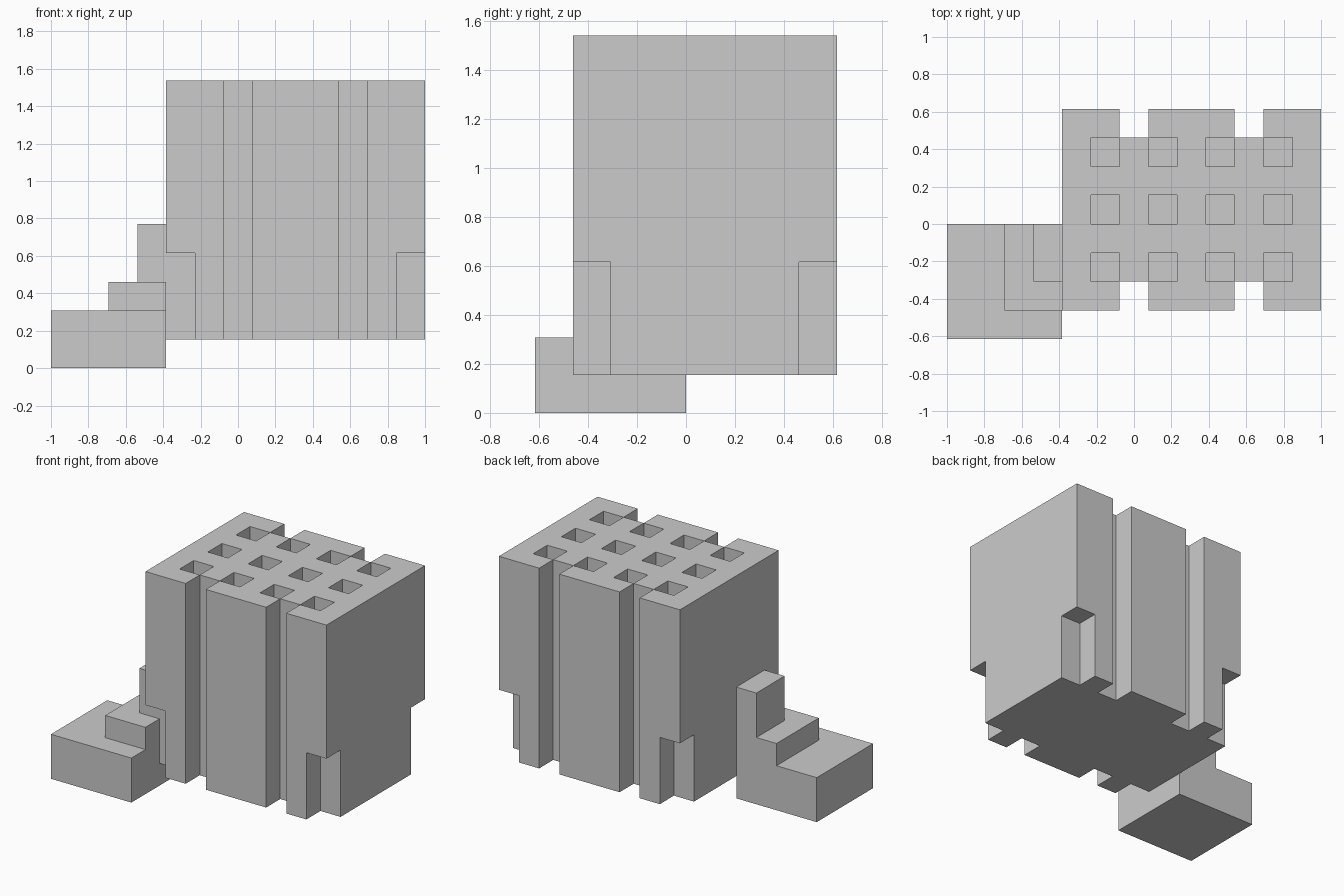
import bpy
import bmesh
from mathutils import Vector

# Everything sits on a 13 x 8 x 10 module lattice
U = 2 / 13
ORIGIN = Vector((6.5, 4, 0))

cube = bpy.data.objects.get("Cube")
if cube:
    bpy.data.objects.remove(cube, do_unlink=True)

grey = bpy.data.materials.new("plain grey")
grey.use_nodes = True
colour = (0.6, 0.6, 0.6, 1)
grey.diffuse_color = colour
grey.node_tree.nodes["Principled BSDF"].inputs["Base Color"].default_value = colour


def finish(name, bm):
    """Scale lattice units to the model frame and link the object."""
    bmesh.ops.remove_doubles(bm, verts=bm.verts[:], dist=0.001)
    for v in bm.verts:
        v.co = (v.co - ORIGIN) * U
    mesh = bpy.data.meshes.new(name)
    bm.to_mesh(mesh)
    bm.free()
    mesh.materials.append(grey)
    obj = bpy.data.objects.new(name, mesh)
    bpy.context.collection.objects.link(obj)
    return obj


def lattice_solid(name, xs, ys, zs, filled):
    """Skin the cells of a lattice for which filled(x, y, z) holds."""
    axes = (xs, ys, zs)
    cells = {(i, j, k)
             for i in range(len(xs) - 1)
             for j in range(len(ys) - 1)
             for k in range(len(zs) - 1)
             if filled(xs[i], ys[j], zs[k])}
    bm = bmesh.new()
    for cell in cells:
        for axis in range(3):
            b, c = (axis + 1) % 3, (axis + 2) % 3
            for side in (0, 1):
                neighbour = list(cell)
                neighbour[axis] += 2 * side - 1
                if tuple(neighbour) in cells:
                    continue
                corners = []
                for db, dc in ((0, 0), (1, 0), (1, 1), (0, 1)):
                    p = list(cell)
                    p[axis] += side
                    p[b] += db
                    p[c] += dc
                    corners.append(bm.verts.new([axes[a][p[a]] for a in range(3)]))
                bm.faces.new(corners if side else corners[::-1])
    return finish(name, bm)


def tower_filled(x, y, z):
    on_long_side = y in (1, 7)
    groove = on_long_side and x in (6, 10)
    corner_notch = on_long_side and x in (4, 12) and z == 1
    roof_pit = z == 9 and x in (5, 7, 9, 11) and y in (2, 4, 6)
    return not (groove or corner_notch or roof_pit)


# Main tower: grooved long sides, notched lower corners, pitted roof
lattice_solid("tower", range(4, 14), range(1, 9), (1, 4, 9, 10), tower_filled)

# Stepped annex beside the tower
for name, x, y, z0, z1 in (("annex_base", 0, 0, 0, 2),
                           ("annex_middle_step", 2, 1, 2, 3),
                           ("annex_upper_step", 3, 2, 3, 5)):
    lattice_solid(name, (x, 4), (y, 4), (z0, z1), lambda *_: True)
